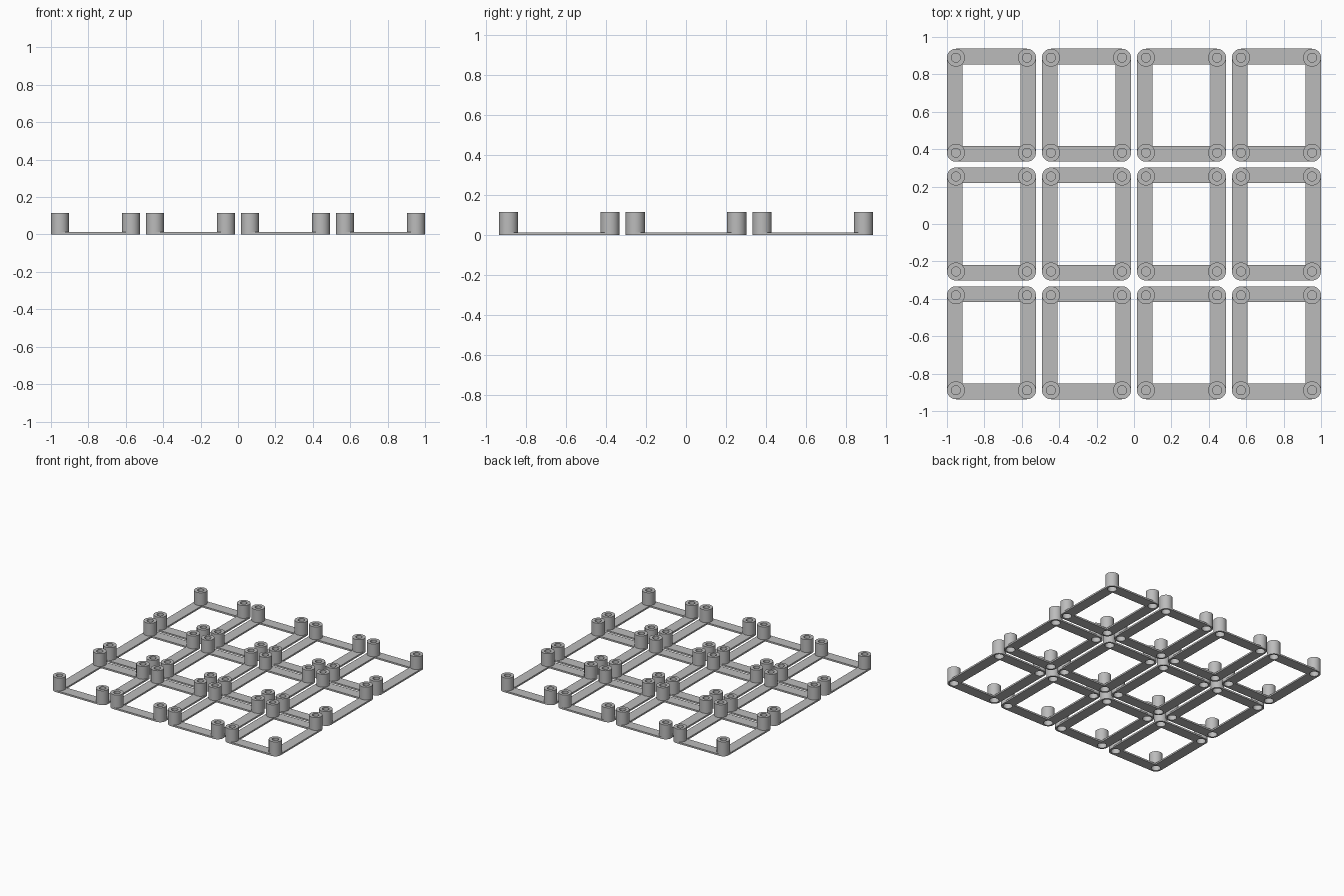
import bpy, bmesh
from math import sqrt, cos, sin, pi, radians

cube = bpy.data.objects.get("Cube")
if cube:
    bpy.data.objects.remove(cube)

# Main sizes
R, HEIGHT = 0.048, 0.115           # corner post
HOLE, HOLE_DEPTH = 0.024, 0.05     # socket in the post top
RECESS, RECESS_DEPTH = 0.034, 0.04 # socket in the post underside
HALF_X, HALF_Y = 0.19, 0.254       # post centres from the frame centre
BAR_IN, BAR_H = -0.035, 0.013      # inner bar edge from the post centre, bar height
STEP_X, STEP_Y = 0.508, 0.635      # spacing of the frames

grey = bpy.data.materials.new("plain grey")
grey.use_nodes = True
colour = (0.5, 0.5, 0.5, 1)
grey.diffuse_color = colour
grey.node_tree.nodes["Principled BSDF"].inputs["Base Color"].default_value = colour


def finish(bm, name):
    bmesh.ops.recalc_face_normals(bm, faces=bm.faces)
    mesh = bpy.data.meshes.new(name)
    bm.to_mesh(mesh)
    bm.free()
    mesh.materials.append(grey)
    mesh.shade_smooth()
    mesh.set_sharp_from_angle(angle=radians(35))
    return mesh


def make_post(sides=32):
    # Turned profile: upper socket, outer wall, lower socket
    profile = [(HOLE, HEIGHT - HOLE_DEPTH), (HOLE, HEIGHT), (R, HEIGHT),
               (R, 0), (RECESS, 0), (RECESS, RECESS_DEPTH)]
    bm = bmesh.new()
    rings = []
    for r, z in profile:
        rings.append([bm.verts.new((r * cos(2 * pi * i / sides),
                                    r * sin(2 * pi * i / sides), z))
                      for i in range(sides)])
    for a, b in zip(rings, rings[1:]):
        for i in range(sides):
            j = (i + 1) % sides
            bm.faces.new((a[i], a[j], b[j], b[i]))
    bm.faces.new(rings[0])
    bm.faces.new(rings[-1])
    return finish(bm, "post")


def add_bar(bm, half, offset, side, along_x):
    # Flat bar whose ends are scooped to fit around the posts
    steps = 12
    fit = R - 0.0005
    ts = [BAR_IN + (R - BAR_IN) * i / steps for i in range(steps + 1)]
    end = [(half - sqrt(max(0, fit * fit - t * t)), t) for t in ts]
    outline = end + [(-u, t) for u, t in reversed(end)]
    verts = []
    for u, t in outline:
        v = side * (offset + t)
        verts.append(bm.verts.new((u, v, 0) if along_x else (v, u, 0)))
    face = bm.faces.new(verts)
    result = bmesh.ops.extrude_face_region(bm, geom=[face])
    top = [g for g in result["geom"] if isinstance(g, bmesh.types.BMVert)]
    bmesh.ops.translate(bm, verts=top, vec=(0, 0, BAR_H))


def make_bars():
    bm = bmesh.new()
    for side in (-1, 1):
        add_bar(bm, HALF_X, HALF_Y, side, True)
        add_bar(bm, HALF_Y, HALF_X, side, False)
    return finish(bm, "frame_bars")


def place(name, mesh, x, y):
    ob = bpy.data.objects.new(name, mesh)
    ob.location = (x, y, 0)
    bpy.context.collection.objects.link(ob)


# Grid of four by three frames, a post on every corner
post, bars = make_post(), make_bars()
for col in range(4):
    for row in range(3):
        cx, cy = (col - 1.5) * STEP_X, (row - 1) * STEP_Y
        place("frame_bars", bars, cx, cy)
        for sx in (-1, 1):
            for sy in (-1, 1):
                place("corner_post", post, cx + sx * HALF_X, cy + sy * HALF_Y)
